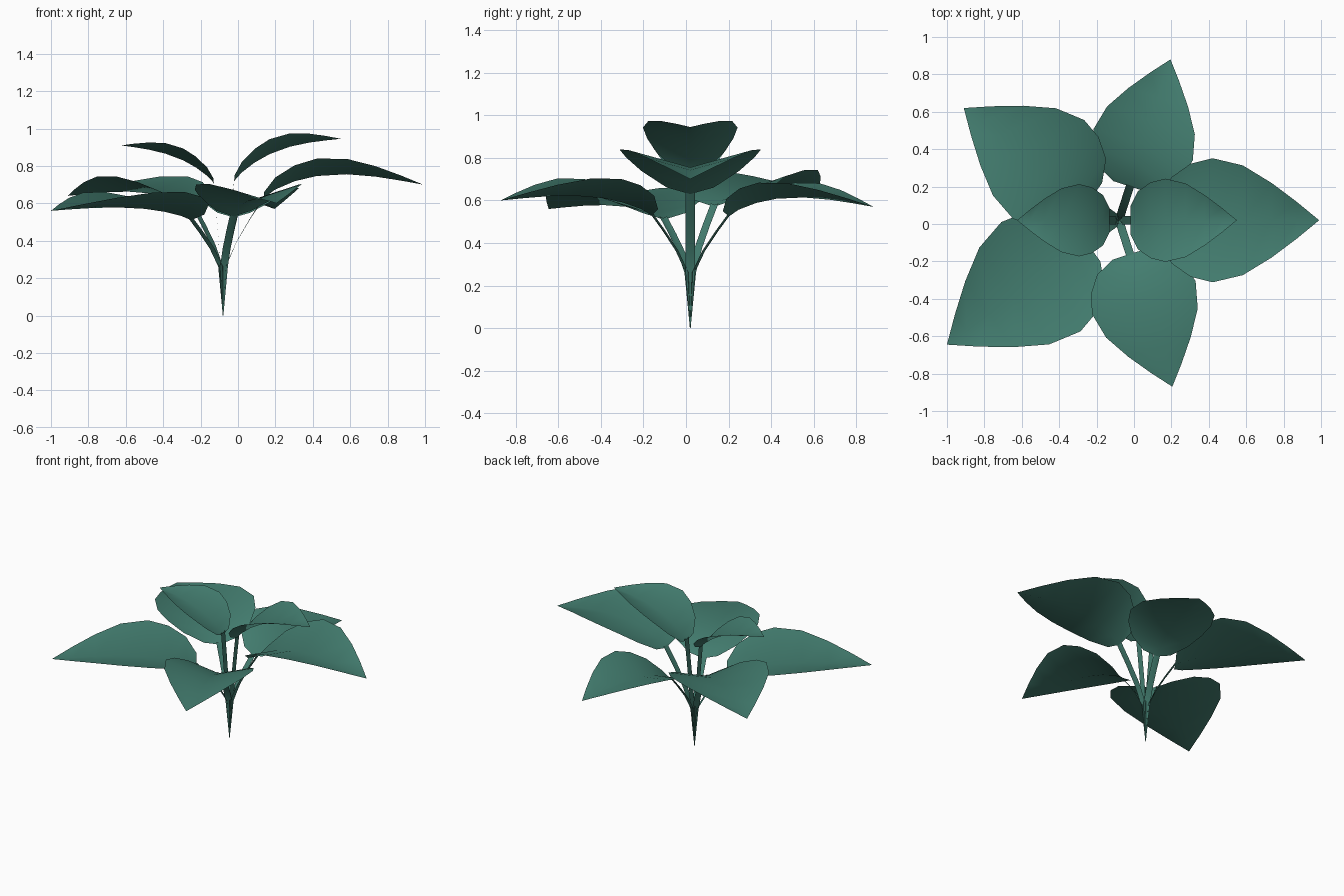
import bpy
import math
from mathutils import Vector

cube = bpy.data.objects.get("Cube")
if cube:
    bpy.data.objects.remove(cube, do_unlink=True)

green = bpy.data.materials.new("leaf_green")
green.use_nodes = True
colour = (0.056, 0.205, 0.160, 1)
green.diffuse_color = colour
green.node_tree.nodes["Principled BSDF"].inputs["Base Color"].default_value = colour

ROOT = Vector((-0.08, 0.02, 0))

# Blade outline: distance along the midrib and half width, per unit of length
OUTLINE = [(0, 0.13), (0.07, 0.27), (0.19, 0.355), (0.33, 0.39),
           (0.52, 0.345), (0.70, 0.235), (0.86, 0.115)]


def make_object(name, verts, faces):
    mesh = bpy.data.meshes.new(name)
    mesh.from_pydata(verts, [], faces)
    mesh.materials.append(green)
    obj = bpy.data.objects.new(name, mesh)
    bpy.context.collection.objects.link(obj)
    bpy.ops.object.select_all(action="DESELECT")
    obj.select_set(True)
    bpy.context.view_layer.objects.active = obj
    bpy.ops.object.shade_smooth_by_angle(angle=math.radians(45))


def folded_strip(name, out, side, rows, tip=None):
    """Strip folded along its middle; rows hold (radius, height, half width, rise)."""
    verts, faces = [], []
    for r, z, w, rise in rows:
        mid = ROOT + out * r + Vector((0, 0, z))
        lift = Vector((0, 0, rise))
        verts += [mid + side * w + lift, mid, mid - side * w + lift]
    for i in range(0, len(verts) - 3, 3):
        for a in (i, i + 1):
            faces.append((a, a + 1, a + 4, a + 3))
    if tip:
        verts.append(ROOT + out * tip[0] + Vector((0, 0, tip[1])))
        n = len(verts) - 1
        faces += [(n - 3, n - 2, n), (n - 2, n - 1, n)]
    make_object(name, verts, faces)


def leaf(name, tip, base_r, base_z, arch, fold):
    flat = Vector((tip[0], tip[1], 0)) - ROOT
    reach = flat.length
    out = flat.normalized()
    side = Vector((out.y, -out.x, 0))
    length = reach - base_r

    # Blade with an arched midrib and raised edges
    rows = []
    for t, w in OUTLINE:
        z = base_z + (tip[2] - base_z) * t + arch * math.sin(math.pi * t ** 0.75)
        rows.append((base_r + length * t, z, w * length, w * length * fold))
    folded_strip(name + "_blade", out, side, rows, (reach, tip[2]))

    # Stalk: upright at the foot, then curving out to the blade
    rows = [(0, 0, 0.002, 0), (0.016, 0.27, 0.022, -0.008)]
    for s in (0.35, 0.7, 1.03):
        rows.append((0.016 + (base_r - 0.016) * s ** 1.2,
                     0.27 + (base_z - 0.27) * s, 0.022, 0.008 * s))
    folded_strip(name + "_stalk", out, side, rows)


# Five broad lower leaves
leaf("left_leaf", (0.99, 0.02, 0.70), 0.22, 0.63, 0.095, 0.28)
leaf("back_leaf", (0.195, 0.88, 0.57), 0.19, 0.525, 0.07, 0.27)
leaf("front_leaf", (0.205, -0.87, 0.60), 0.19, 0.53, 0.06, 0.31)
leaf("back_right_leaf", (-0.91, 0.62, 0.64), 0.19, 0.57, 0.06, 0.28)
leaf("front_right_leaf", (-1.0, -0.645, 0.56), 0.21, 0.51, 0.045, 0.25)

# Two smaller upper leaves
leaf("upper_left_leaf", (0.55, 0.02, 0.945), 0.06, 0.72, 0.07, 0.36)
leaf("upper_right_leaf", (-0.625, 0.02, 0.91), 0.05, 0.71, 0.055, 0.33)
